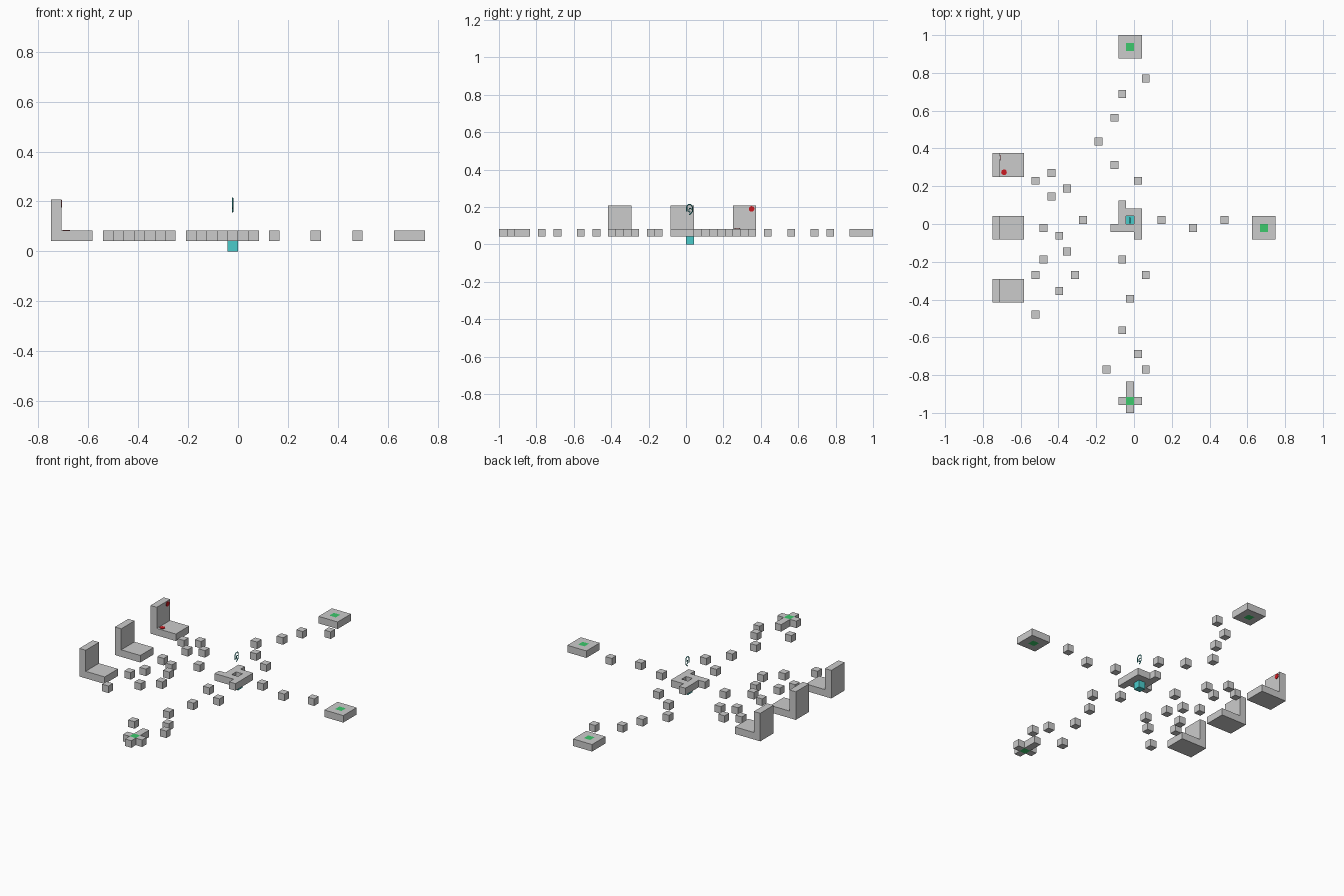
import bpy, bmesh, math
from mathutils import Vector

if "Cube" in bpy.data.objects:
    bpy.data.objects.remove(bpy.data.objects["Cube"])

U = 1 / 24  # size of one grid block


def material(name, rgb):
    m = bpy.data.materials.new(name)
    m.diffuse_color = (*rgb, 1)
    m.use_nodes = True
    m.node_tree.nodes["Principled BSDF"].inputs["Base Color"].default_value = m.diffuse_color
    return m


GREY = material("stone grey", (0.6, 0.6, 0.6))
GREEN = material("goal green", (0.045, 0.58, 0.15))
CYAN = material("bright cyan", (0.07, 0.6, 0.6))
TEAL = material("deep teal", (0.03, 0.4, 0.4))
RED = material("spot red", (0.6, 0.01, 0.015))


def finish(name, bm, mats):
    me = bpy.data.meshes.new(name)
    bm.to_mesh(me)
    bm.free()
    for m in mats:
        me.materials.append(m)
    ob = bpy.data.objects.new(name, me)
    bpy.context.collection.objects.link(ob)
    return ob


def blocks(name, cells, mats=(GREY,), special=()):
    """Outer skin of a set of grid cells; special cells use the second material."""
    bm, cells = bmesh.new(), set(cells)
    for c in cells:
        for axis in range(3):
            for s in (0, 1):
                n = list(c)
                n[axis] += 1 if s else -1
                if tuple(n) in cells:
                    continue
                a, b = (axis + 1) % 3, (axis + 2) % 3
                vs = []
                for da, db in ((0, 0), (1, 0), (1, 1), (0, 1)):
                    p = list(c)
                    p[axis] += s
                    p[a] += da
                    p[b] += db
                    vs.append(bm.verts.new(Vector(p) * U))
                f = bm.faces.new(vs if s else vs[::-1])
                f.material_index = 1 if c in special else 0
    bmesh.ops.remove_doubles(bm, verts=bm.verts, dist=1e-4)
    bmesh.ops.dissolve_limit(bm, angle_limit=0.01, verts=bm.verts,
                             edges=bm.edges, delimit={'MATERIAL'})
    return finish(name, bm, mats)


def box(i0, i1, j0, j1, k0=1, k1=1):
    return [(i, j, k) for i in range(i0, i1 + 1)
            for j in range(j0, j1 + 1) for k in range(k0, k1 + 1)]


# Central hub: ring with three arms around an open middle
hub = [c for c in box(-2, 0, -1, 1) if c != (-1, 0, 1)]
blocks("central_hub", hub + [(-2, 2, 1), (-3, -1, 1), (0, -2, 1)])
blocks("hub_core", [(-1, 0, 0)], (CYAN,))

# Goal platforms with a green middle block
blocks("back_platform", box(-2, 0, 21, 23), (GREY, GREEN), [(-1, 22, 1)])
blocks("right_platform", box(15, 17, -2, 0), (GREY, GREEN), [(16, -1, 1)])
blocks("front_cross_platform", box(-1, -1, -24, -21) + box(-2, 0, -23, -23),
       (GREY, GREEN), [(-1, -23, 1)])

# Three platforms with upright back walls on the left
for n, j in enumerate((-10, -2, 6)):
    blocks(f"walled_platform_{n + 1}",
           box(-18, -15, j, j + 2) + box(-18, -18, j, j + 2, 2, 4))

# Stepping blocks leading to each platform
paths = {
    "back_step": [(1, 18), (-2, 16), (-3, 13), (-5, 10), (-3, 7), (0, 5)],
    "right_step": [(3, 0), (7, -1), (11, 0)],
    "front_step": [(-2, -5), (1, -7), (-1, -10), (-2, -14), (0, -17),
                   (-4, -19), (1, -19)],
    "left_step": [(-7, 0), (-11, 6), (-13, 5), (-9, 4), (-11, 3), (-12, -1),
                  (-10, -2), (-9, -4), (-12, -5), (-13, -7), (-8, -7),
                  (-10, -9), (-13, -12)],
}
for name, spots in paths.items():
    for n, (i, j) in enumerate(spots):
        blocks(f"{name}_{n + 1}", [(i, j, 1)])


# Red round spots on the rear walled platform
def spot(name, centre, turn):
    bm = bmesh.new()
    bmesh.ops.create_cone(bm, cap_ends=True, segments=12, radius1=0.015,
                          radius2=0.015, depth=0.003)
    ob = finish(name, bm, (RED,))
    ob.location = centre
    ob.rotation_euler = (0, turn, 0)


spot("seat_spot", (-0.688, 0.274, 2 * U + 0.001), 0)
spot("wall_spot", (-17 * U + 0.001, 0.351, 0.19), math.pi / 2)

# Floating curled ribbon above the hub, a thin flat band in the y-z plane
path = [(0.004, 0.175), (0.004, 0.203)]
path += [(0.019 + 0.015 * math.cos(t), 0.199 + 0.015 * math.sin(t))
         for t in [math.pi * (0.8 - k * 0.2) for k in range(5)]]
path += [(0.034, 0.176), (0.026, 0.166), (0.017, 0.158)]
path2 = [(0.034, 0.190), (0.018, 0.192), (0.014, 0.178), (0.022, 0.172)]
cu = bpy.data.curves.new("floating_curl", 'CURVE')
cu.dimensions = '3D'
cu.bevel_depth = 0.003
cu.bevel_resolution = 0
cu.use_fill_caps = True
for pts in (path, path2):
    sp = cu.splines.new('POLY')
    sp.points.add(len(pts) - 1)
    for p, (y, z) in zip(sp.points, pts):
        p.co = (-0.022, y, z, 1)
cu.materials.append(TEAL)
curl = bpy.data.objects.new("floating_curl", cu)
bpy.context.collection.objects.link(curl)
